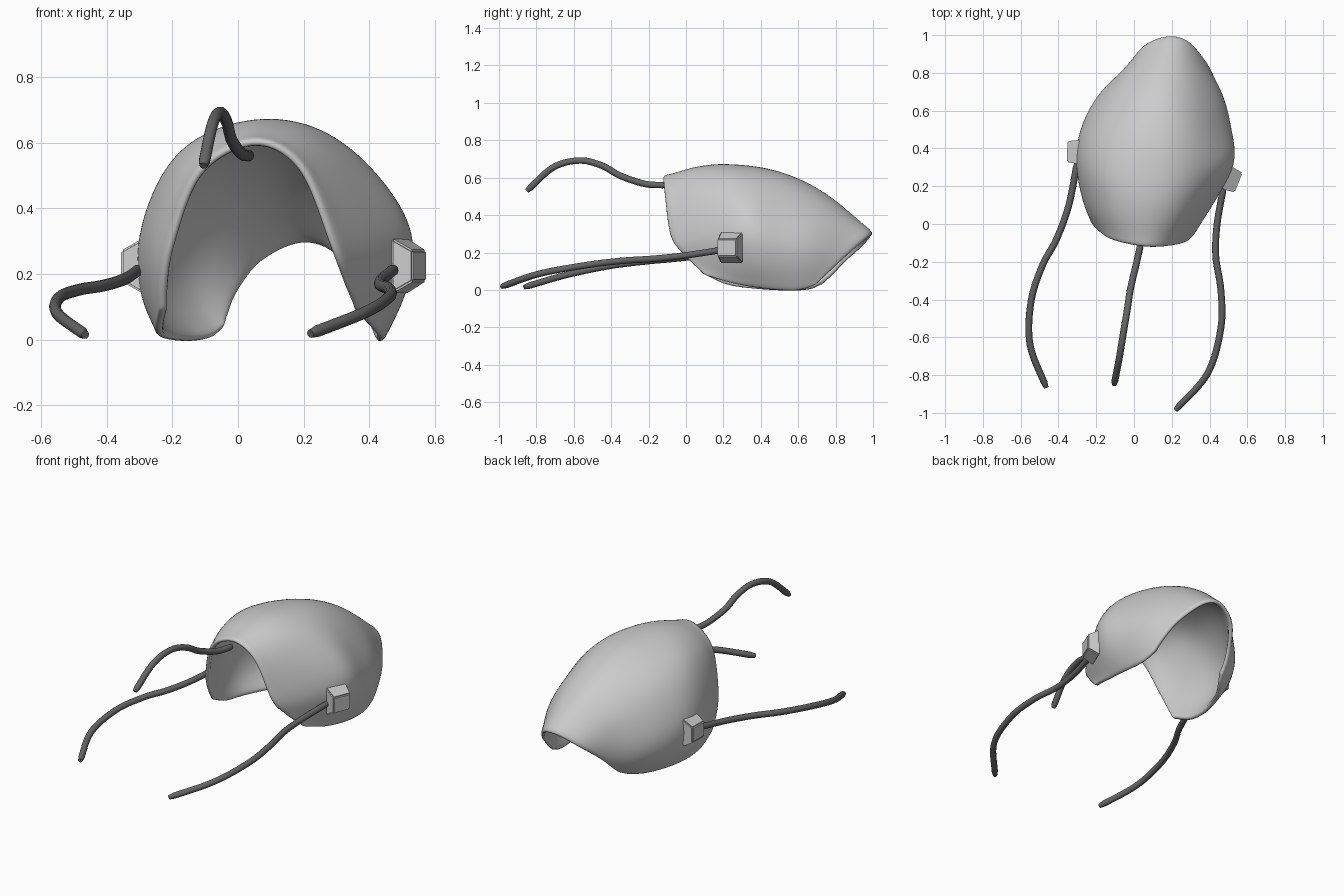
import bpy, bmesh, math
from mathutils import Vector, Matrix

if "Cube" in bpy.data.objects:
    bpy.data.objects.remove(bpy.data.objects["Cube"])

dark = bpy.data.materials.new("dark_strap")
dark.diffuse_color = (0.13, 0.13, 0.13, 1)
dark.use_nodes = True
dark.node_tree.nodes["Principled BSDF"].inputs["Base Color"].default_value = dark.diffuse_color


def spline(pts, n):
    """Catmull-Rom through pts, n steps per span."""
    p = [Vector(q) for q in pts]
    p = [2 * p[0] - p[1]] + p + [2 * p[-1] - p[-2]]
    out = []
    for i in range(1, len(p) - 2):
        a, b, c, d = p[i - 1:i + 3]
        for k in range(n):
            t = k / n
            out.append(0.5 * (2 * b + (c - a) * t + (2 * a - 5 * b + 4 * c - d) * t * t
                              + (3 * b - a - 3 * c + d) * t ** 3))
    return out + [p[-2]]


def add_mesh(name, bm, smooth):
    me = bpy.data.meshes.new(name)
    bmesh.ops.recalc_face_normals(bm, faces=bm.faces)
    bm.to_mesh(me)
    bm.free()
    ob = bpy.data.objects.new(name, me)
    bpy.context.collection.objects.link(ob)
    for f in me.polygons:
        f.use_smooth = smooth
    return ob


# Shell: arches from left rim over the crest to right rim, front to back
front = [(-.24, .08, .09), (-.235, .03, .18), (-.21, -.02, .3), (-.125, -.085, .52), (.05, -.122, .614),
         (.2, -.12, .53), (.295, -.09, .29), (.335, -.01, .18), (.385, .1, .08)]
fore = [(-.25, .22, .025), (-.272, .17, .14), (-.27, .12, .32), (-.16, .07, .57), (.06, .07, .667),
        (.27, .07, .595), (.44, .14, .33), (.455, .2, .16), (.42, .25, .03)]
widest = [(-.23, .38, .0), (-.298, .37, .13), (-.302, .34, .34), (-.18, .28, .585), (.08, .25, .677),
          (.32, .28, .61), (.525, .32, .37), (.517, .36, .16), (.44, .42, 0)]
middle = [(-.16, .56, -.01), (-.25, .55, .11), (-.265, .54, .29), (-.15, .51, .53), (.1, .5, .64),
          (.32, .5, .57), (.5, .5, .33), (.505, .53, .15), (.44, .56, -.01)]
rear = [(-.09, .67, 0), (-.155, .7, .1), (-.16, .72, .24), (-.06, .74, .43), (.13, .75, .522),
        (.31, .74, .46), (.46, .69, .28), (.475, .65, .13), (.435, .63, 0)]
back = [(-.05, .73, .03), (-.04, .78, .07), (-.015, .85, .14), (.055, .955, .24), (.18, 1.003, .305),
        (.29, .975, .285), (.385, .86, .18), (.42, .76, .085), (.43, .69, .025)]
arches = [spline(a, 5) for a in (front, fore, widest, middle, rear, back)]
columns = [spline(c, 6) for c in zip(*arches)]
bm = bmesh.new()
grid = [[bm.verts.new(p) for p in col] for col in columns]
for c0, c1 in zip(grid, grid[1:]):
    for j in range(len(c0) - 1):
        bm.faces.new((c0[j], c0[j + 1], c1[j + 1], c1[j]))
inner = [v for v in bm.verts if not v.is_boundary]
for _ in range(6):
    bmesh.ops.smooth_vert(bm, verts=inner, factor=0.5,
                          use_axis_x=True, use_axis_y=True, use_axis_z=True)
shell = add_mesh("shell", bm, True)
# make normals point outward so thickness goes inward
mid = min(shell.data.polygons, key=lambda f: (f.center - Vector((.08, .25, .675))).length)
if mid.normal.z < 0:
    shell.data.flip_normals()
sol = shell.modifiers.new("thickness", 'SOLIDIFY')
sol.thickness = 0.026
sol.offset = -1
sub = shell.modifiers.new("round_rim", 'SUBSURF')
sub.levels = sub.render_levels = 1


# Buckles: tapered blocks on the side walls
def buckle(name, loc, angle):
    bm = bmesh.new()
    bmesh.ops.create_cube(bm, size=1)
    for v in bm.verts:
        k = 0.55 if v.co.x > 0 else 1
        v.co = Vector((v.co.x * 0.068, v.co.y * 0.13 * (k + 2) / 3, v.co.z * 0.17 * k))
    bmesh.ops.bevel(bm, geom=bm.edges[:], offset=0.006, segments=2, affect='EDGES')
    bm.transform(Matrix.Translation(loc) @ Matrix.Rotation(math.radians(angle), 4, 'Z'))
    add_mesh(name, bm, False)


buckle("buckle_right", (.522, .232, .225), -22)
buckle("buckle_left", (-.32, .382, .225), 178)


# Straps: round cords on smooth paths
def strap(name, pts):
    cu = bpy.data.curves.new(name, 'CURVE')
    cu.dimensions = '3D'
    cu.bevel_depth = 0.018
    cu.bevel_resolution = 3
    cu.use_fill_caps = True
    path = spline(pts, 8)
    s = cu.splines.new('POLY')
    s.points.add(len(path) - 1)
    for p, q in zip(s.points, path):
        p.co = (*q, 1)
    s.points[0].radius = s.points[-1].radius = 0.7
    s.use_smooth = True
    cu.materials.append(dark)
    bpy.context.collection.objects.link(bpy.data.objects.new(name, cu))


strap("strap_left", [(-.3, .33, .215), (-.345, .1, .185), (-.41, -.08, .165), (-.485, -.22, .152),
                     (-.545, -.41, .128), (-.55, -.64, .08), (-.465, -.865, .015)])
strap("strap_right", [(.475, .2, .215), (.44, 0, .185), (.433, -.17, .167), (.46, -.35, .155),
                      (.46, -.55, .13), (.39, -.79, .085), (.22, -.985, .018)])
strap("strap_top", [(.035, -.11, .56), (.01, -.22, .567), (-.02, -.35, .61), (-.035, -.45, .665),
                    (-.055, -.57, .692), (-.078, -.71, .655), (-.105, -.85, .53)])
